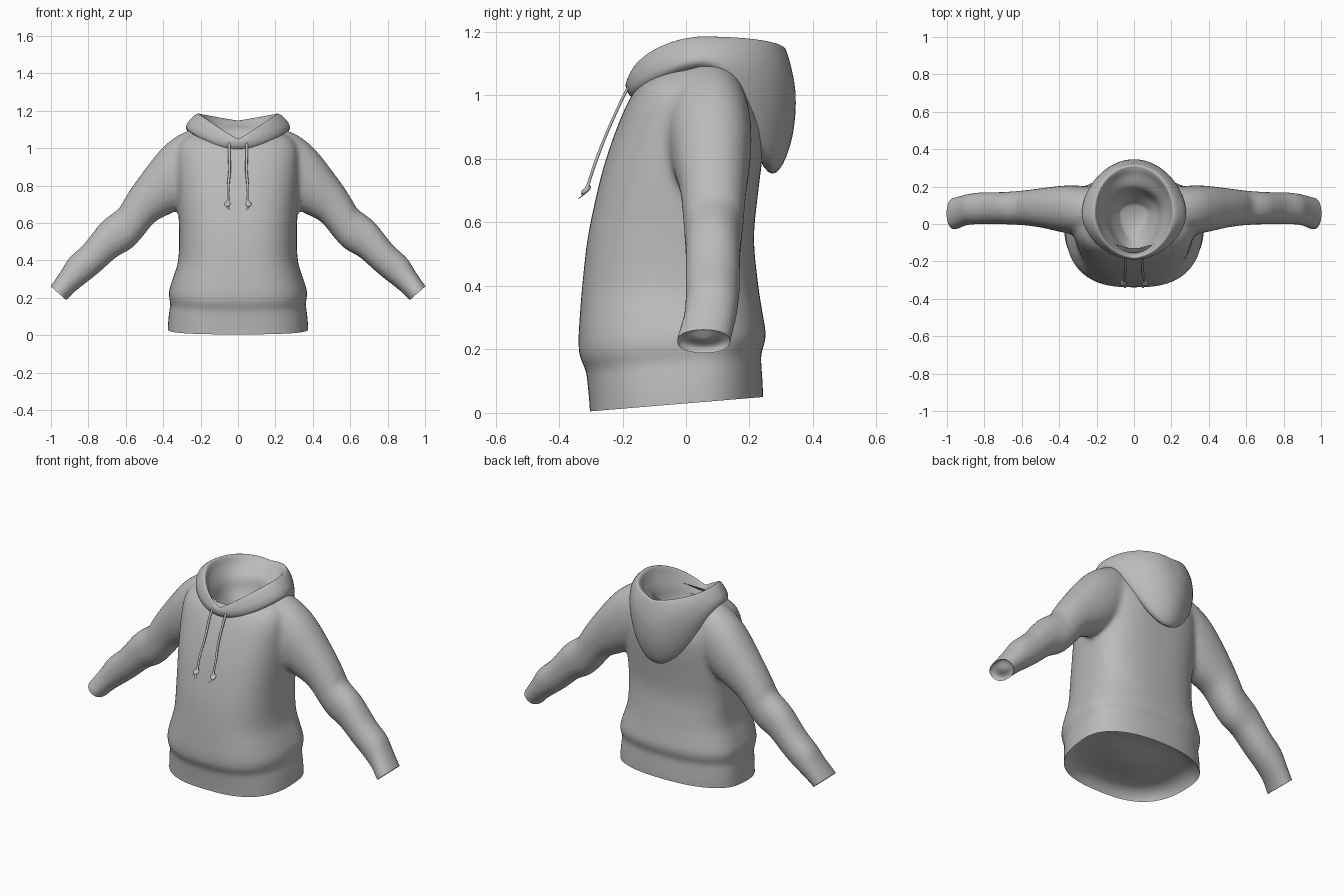
import bpy, bmesh, math
from mathutils import Vector

if "Cube" in bpy.data.objects:
    bpy.data.objects.remove(bpy.data.objects["Cube"])

fabric = bpy.data.materials.new("grey fabric")
fabric.use_nodes = True
fabric.diffuse_color = (0.5, 0.5, 0.5, 1)
fabric.node_tree.nodes["Principled BSDF"].inputs["Base Color"].default_value = (0.5, 0.5, 0.5, 1)


def refine(rows, steps):
    """Catmull-Rom interpolation between rows of numbers."""
    out = []
    for i in range(len(rows) - 1):
        a, b, c, d = (rows[max(i - 1, 0)], rows[i], rows[i + 1], rows[min(i + 2, len(rows) - 1)])
        for s in range(steps):
            t = s / steps
            out.append([q + 0.5 * t * (r - p + t * (2 * p - 5 * q + 4 * r - u + t * (3 * (q - r) + u - p)))
                        for p, q, r, u in zip(a, b, c, d)])
    return out + [list(rows[-1])]


def finish(obj, angle=60):
    """Give the part its material and smooth shading."""
    obj.data.materials.clear()
    obj.data.materials.append(fabric)
    bpy.ops.object.select_all(action='DESELECT')
    obj.select_set(True)
    bpy.context.view_layer.objects.active = obj
    bpy.ops.object.shade_smooth_by_angle(angle=math.radians(angle))


def loft(name, rings, cap_start=True):
    """Skin a list of closed rings."""
    bm = bmesh.new()
    loops = [[bm.verts.new(p) for p in ring] for ring in rings]
    n = len(loops[0])
    for a, b in zip(loops, loops[1:]):
        for i in range(n):
            bm.faces.new((a[i], a[(i + 1) % n], b[(i + 1) % n], b[i]))
    if cap_start:
        bm.faces.new(loops[0][::-1])
    bm.faces.new(loops[-1])
    bmesh.ops.recalc_face_normals(bm, faces=bm.faces)
    mesh = bpy.data.meshes.new(name)
    bm.to_mesh(mesh)
    bm.free()
    obj = bpy.data.objects.new(name, mesh)
    bpy.context.collection.objects.link(obj)
    return obj


def power(v, e):
    return math.copysign(abs(v) ** e, v)


def angles(n):
    return [2 * math.pi * i / n for i in range(n)]


# Torso: height, front y, back y, half width, backward rise
torso_rows = [
    (-.10, -.30, .24, .375, .045), (.01, -.303, .243, .376, .045),
    (.10, -.311, .238, .368, .045), (.14, -.317, .236, .361, .045),
    (.17, -.333, .247, .368, .045), (.22, -.339, .252, .369, .03),
    (.30, -.335, .242, .348, .01), (.40, -.327, .228, .32, 0),
    (.55, -.31, .214, .315, 0), (.70, -.279, .228, .321, 0),
    (.80, -.252, .24, .325, 0), (.90, -.217, .243, .328, 0),
    (.98, -.182, .222, .325, 0), (1.04, -.142, .192, .30, 0), (1.09, -.07, .14, .23, 0)]


def torso_ring(z, front, back, half, rise):
    ring, mid = [], 0.03
    for a in angles(64):
        s, c = math.sin(a), math.cos(a)
        e = 2 / 2.7 if c > 0 else 2 / (2.3 + .5 * max(z, 0))
        y = mid + power(abs(c), e) * ((front - mid) if c > 0 else (back - mid))
        ring.append((half * power(s, e), y, z + rise * (y - front) / (back - front)))
    return ring


sweater = loft("sweater_body", [torso_ring(*r) for r in refine(torso_rows, 4)])

# Sleeves: upper x z, lower x z, front y, back y
sleeve_rows = [
    (.18, 1.115, .22, .76, -.05, .19), (.29, 1.085, .29, .69, -.06, .205),
    (.405, 1.002, .36, .65, -.045, .205), (.54, .83, .445, .605, -.02, .192),
    (.61, .725, .52, .515, -.01, .183), (.64, .675, .575, .46, -.006, .178),
    (.73, .605, .65, .417, -.002, .172), (.825, .487, .735, .342, -.002, .17),
    (.905, .412, .79, .297, -.002, .167), (.943, .35, .867, .237, -.01, .157),
    (1.003, .262, .918, .188, -.032, .142), (1.038, .217, .953, .143, -.032, .142)]


def sleeve_ring(side, ux, uz, lx, lz, y0, y1):
    up, low = Vector((ux * side, 0, uz)), Vector((lx * side, 0, lz))
    mid, half = (up + low) / 2, (up - low) / 2
    return [mid + half * power(math.cos(a), .92)
            + Vector((0, (y0 + y1) / 2 + (y1 - y0) / 2 * power(math.sin(a), .92), 0))
            for a in angles(32)]


helpers = []
for side in (-1, 1):
    sleeve = loft("sleeve_helper", [sleeve_ring(side, *r) for r in refine(sleeve_rows, 4)])
    helpers.append(sleeve)
    mod = sweater.modifiers.new("join", 'BOOLEAN')
    mod.operation, mod.object, mod.solver = 'UNION', sleeve, 'EXACT'

# Merge into one soft skin
skin = sweater.modifiers.new("skin", 'REMESH')
skin.mode, skin.voxel_size = 'VOXEL', 0.012
soft = sweater.modifiers.new("soften", 'SMOOTH')
soft.factor, soft.iterations = 0.5, 14
bpy.context.view_layer.update()
merged = bpy.data.meshes.new_from_object(sweater.evaluated_get(bpy.context.evaluated_depsgraph_get()))
sweater.modifiers.clear()
sweater.data = merged
for h in helpers:
    bpy.data.objects.remove(h)


def cut_and_line(bm, point, normal, depth):
    """Trim an opening flat and close it with a shallow hollow lining."""
    normal = Vector(normal).normalized()
    cut = bmesh.ops.bisect_plane(bm, geom=bm.verts[:] + bm.edges[:] + bm.faces[:],
                                 plane_co=point, plane_no=normal, clear_outer=True)
    edges = [e for e in cut["geom_cut"] if isinstance(e, bmesh.types.BMEdge)]
    rim = {v for e in edges for v in e.verts}
    centre = sum((v.co for v in rim), Vector()) / len(rim)
    for shrink, rise in ((.95, .45), (.8, .3), (.6, .17), (.4, .08)):
        new = bmesh.ops.extrude_edge_only(bm, edges=edges)["geom"]
        edges = [e for e in new if isinstance(e, bmesh.types.BMEdge) and e.is_boundary]
        for v in {v for e in edges for v in e.verts}:
            v.co = centre + (v.co - centre) * shrink - normal * rise * depth
    bmesh.ops.holes_fill(bm, edges=edges, sides=0)


# Line the hem and both cuffs, then open the neck
bm = bmesh.new()
bm.from_mesh(merged)
cut_and_line(bm, (0, -.3, .005), (0, .083, -1), .08)
for side in (-1, 1):
    cut_and_line(bm, (.96 * side, 0, .225), (.66 * side, 0, -.75), .03)
neck = [f for f in bm.faces
        if (c := f.calc_center_median()).z > 1.0 and (c.x / .2) ** 2 + ((c.y - .03) / .16) ** 2 < 1]
bmesh.ops.delete(bm, geom=neck, context='FACES')
bmesh.ops.recalc_face_normals(bm, faces=bm.faces)
bm.to_mesh(merged)
bm.free()
finish(sweater)

# Hood: front y z, side x z, back y z, rim curve power; from the outside over the rim to the lining
hood_rows = [
    (-.13, 1.0, .20, 1.07, .18, .93, 2), (-.165, .992, .25, 1.083, .245, .775, 2),
    (-.183, 1.008, .277, 1.105, .293, .765, 2), (-.19, 1.03, .27, 1.135, .335, .87, 1.7),
    (-.187, 1.045, .245, 1.165, .345, 1.01, 1.4), (-.18, 1.05, .22, 1.183, .318, 1.135, 1.1),
    (-.17, 1.045, .205, 1.18, .298, 1.143, 1.1), (-.16, 1.03, .187, 1.135, .262, 1.125, 1.2),
    (-.148, 1.0, .152, 1.07, .195, 1.09, 1.5), (-.13, .96, .125, 1.0, .165, 1.0, 2),
    (-.08, .91, .07, .92, .10, .91, 2)]


def hood_ring(fy, fz, sx, sz, by, bz, p):
    ring, mid = [], 0.05
    for a in angles(64):
        s, c = math.sin(a), math.cos(a)
        w = abs(s) ** p
        y = mid + ((fy - mid) * c ** 1.15 if c > 0 else (by - mid) * abs(c) ** .92)
        ring.append((sx * s, y, (fz if c > 0 else bz) * (1 - w) + sz * w))
    return ring


finish(loft("hood", [hood_ring(*r) for r in refine(hood_rows, 4)], cap_start=False), 80)

# Drawstrings with a knot near the end: x, y, z, radius
cord_rows = [
    (.045, -.17, 1.05, .007), (.047, -.205, .98, .007), (.045, -.25, .88, .007),
    (.053, -.285, .79, .007), (.053, -.308, .72, .007), (.056, -.313, .708, .016),
    (.057, -.317, .696, .016), (.056, -.322, .688, .007), (.048, -.338, .675, .006)]
for side, label in ((-1, "right"), (1, "left")):
    rings = [[(side * x + r * math.cos(a), y + r * math.sin(a) * .9, z + r * math.sin(a) * .4)
              for a in angles(10)] for x, y, z, r in refine(cord_rows, 3)]
    finish(loft(label + "_drawstring", rings))
